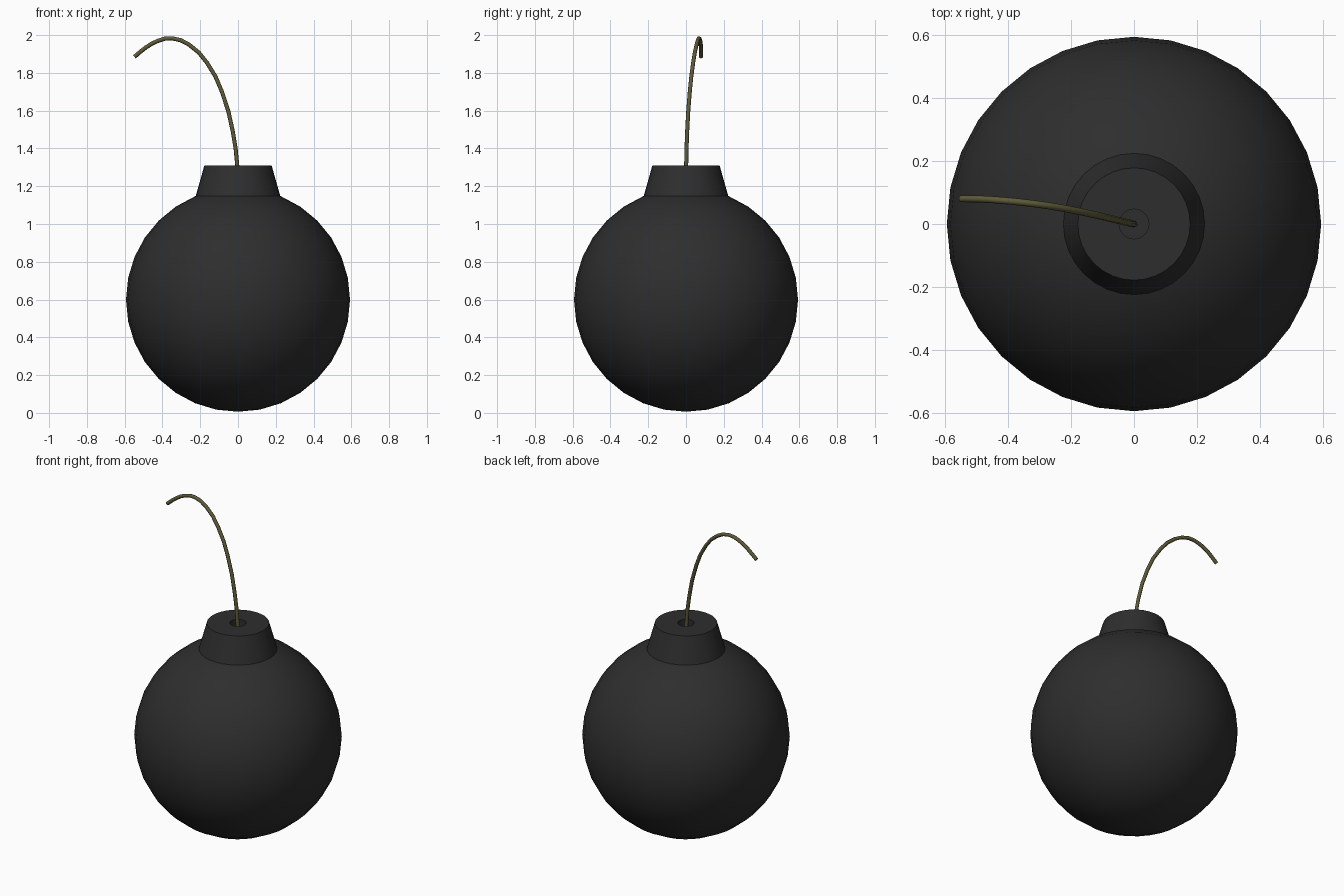
import bpy, bmesh, math

if "Cube" in bpy.data.objects:
    bpy.data.objects.remove(bpy.data.objects["Cube"])

SEG = 32


def material(name, rgb):
    m = bpy.data.materials.new(name)
    m.diffuse_color = (*rgb, 1)
    m.use_nodes = True
    m.node_tree.nodes["Principled BSDF"].inputs["Base Color"].default_value = m.diffuse_color
    return m


def smooth(obj, angle):
    bpy.ops.object.select_all(action='DESELECT')
    obj.select_set(True)
    bpy.context.view_layer.objects.active = obj
    bpy.ops.object.shade_smooth_by_angle(angle=math.radians(angle))


black = material("black_iron", (0.027, 0.027, 0.027))
olive = material("olive_cord", (0.11, 0.10, 0.04))

# Round body
bpy.ops.mesh.primitive_uv_sphere_add(segments=SEG, ring_count=16, radius=0.593,
                                     location=(0, 0, 0.599))
body = bpy.context.object
body.name = "body"
body.data.materials.append(black)
smooth(body, 30)

# Tapered neck with a small fuse hole, as a turned profile
profile = [(0.226, 1.14), (0.178, 1.31), (0.047, 1.31), (0.047, 1.21)]
bm = bmesh.new()
rings = [[bm.verts.new((r * math.cos(2 * math.pi * i / SEG),
                        r * math.sin(2 * math.pi * i / SEG), z))
          for i in range(SEG)] for r, z in profile]
for low, high in zip(rings, rings[1:]):
    for i in range(SEG):
        j = (i + 1) % SEG
        bm.faces.new((low[i], low[j], high[j], high[i]))
bm.faces.new(rings[-1])
mesh = bpy.data.meshes.new("neck")
bm.to_mesh(mesh)
bm.free()
neck = bpy.data.objects.new("neck", mesh)
bpy.context.collection.objects.link(neck)
mesh.materials.append(black)
smooth(neck, 30)

# Drooping fuse
path = [(0, 0, 1.21), (-0.004, 0.001, 1.31), (-0.027, 0.006, 1.487),
        (-0.085, 0.02, 1.70), (-0.165, 0.038, 1.855), (-0.26, 0.056, 1.95),
        (-0.35, 0.068, 1.983), (-0.423, 0.075, 1.97), (-0.487, 0.079, 1.935),
        (-0.548, 0.08, 1.885)]
curve = bpy.data.curves.new("fuse", 'CURVE')
curve.dimensions = '3D'
curve.bevel_depth = 0.011
curve.bevel_resolution = 2
curve.resolution_u = 2
curve.use_fill_caps = True
spline = curve.splines.new('BEZIER')
spline.bezier_points.add(len(path) - 1)
for p, co in zip(spline.bezier_points, path):
    p.co = co
    p.handle_left_type = p.handle_right_type = 'AUTO'
fuse = bpy.data.objects.new("fuse", curve)
bpy.context.collection.objects.link(fuse)
curve.materials.append(olive)
bpy.ops.object.select_all(action='DESELECT')
fuse.select_set(True)
bpy.context.view_layer.objects.active = fuse
bpy.ops.object.convert(target='MESH')
smooth(bpy.context.object, 50)
